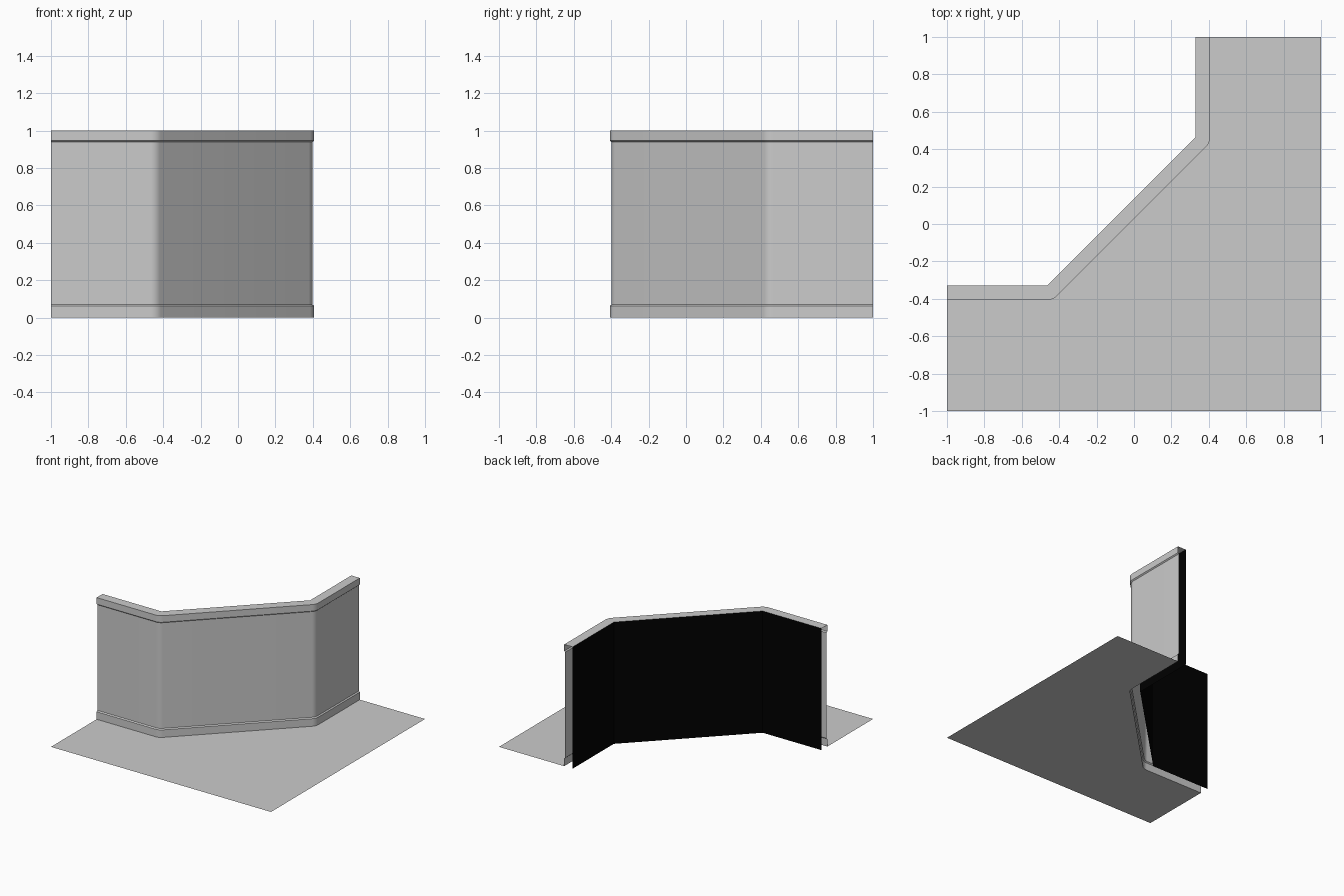
import bpy, bmesh, math

if "Cube" in bpy.data.objects:
    bpy.data.objects.remove(bpy.data.objects["Cube"])

BACK = 0.33      # distance of the back sheet from the axes
BEND = 0.466     # where the back sheet turns 45 degrees
WALL, TRIM = 0.068, 0.077   # thickness of panel and of trim
SEGS = 8


def stations():
    """Plan of the wall: (x, y, angle of the outward direction)."""
    a, d = math.radians(-90), math.radians(45)
    pts = [(-1, -BACK, a)]
    pts += [(-BEND, -BACK, a + d * i / SEGS) for i in range(SEGS + 1)]
    pts += [(BACK, BEND, a + d + d * i / SEGS) for i in range(SEGS + 1)]
    pts.append((BACK, 1, a + 2 * d))
    return pts


def offset(s, d):
    return s[0] + d * math.cos(s[2]), s[1] + d * math.sin(s[2])


def finish(bm, name):
    mesh = bpy.data.meshes.new(name)
    bm.to_mesh(mesh)
    bm.free()
    ob = bpy.data.objects.new(name, mesh)
    bpy.context.collection.objects.link(ob)
    return ob


def sweep(name, profile):
    """Sweep (thickness, z) profile points along the wall plan."""
    bm = bmesh.new()
    rows = [[bm.verts.new((*offset(s, d), z)) for d, z in profile] for s in stations()]
    for r0, r1 in zip(rows, rows[1:]):
        for k in range(len(profile) - 1):
            bm.faces.new((r0[k], r1[k], r1[k + 1], r0[k + 1]))
    bmesh.ops.remove_doubles(bm, verts=bm.verts, dist=1e-5)
    ob = finish(bm, name)
    bpy.ops.object.select_all(action='DESELECT')
    ob.select_set(True)
    bpy.context.view_layer.objects.active = ob
    bpy.ops.object.shade_smooth_by_angle(angle=math.radians(30))
    return ob


# Front of the wall: baseboard, panel, top rail with its cap
sweep("baseboard", [(TRIM, 0), (TRIM, 0.062), (WALL, 0.07)])
sweep("wall_panel", [(WALL, 0.07), (WALL, 0.938)])
sweep("top_rail", [(WALL, 0.938), (TRIM, 0.946), (TRIM, 1), (0, 1)])

# Black sheet closing the back; wall ends stay open
back = sweep("back_sheet", [(0, 1), (0, 0)])
black = bpy.data.materials.new("black")
black.diffuse_color = (0, 0, 0, 1)
black.use_nodes = True
black.node_tree.nodes["Principled BSDF"].inputs["Base Color"].default_value = black.diffuse_color
back.data.materials.append(black)

# Floor in front of the wall
bm = bmesh.new()
edge = [offset(s, TRIM) for s in reversed(stations())]
outline = [(-1, -1), (1, -1), (1, 1)] + edge
bm.faces.new([bm.verts.new((x, y, 0)) for x, y in outline])
bmesh.ops.triangulate(bm, faces=bm.faces[:])
finish(bm, "floor")
